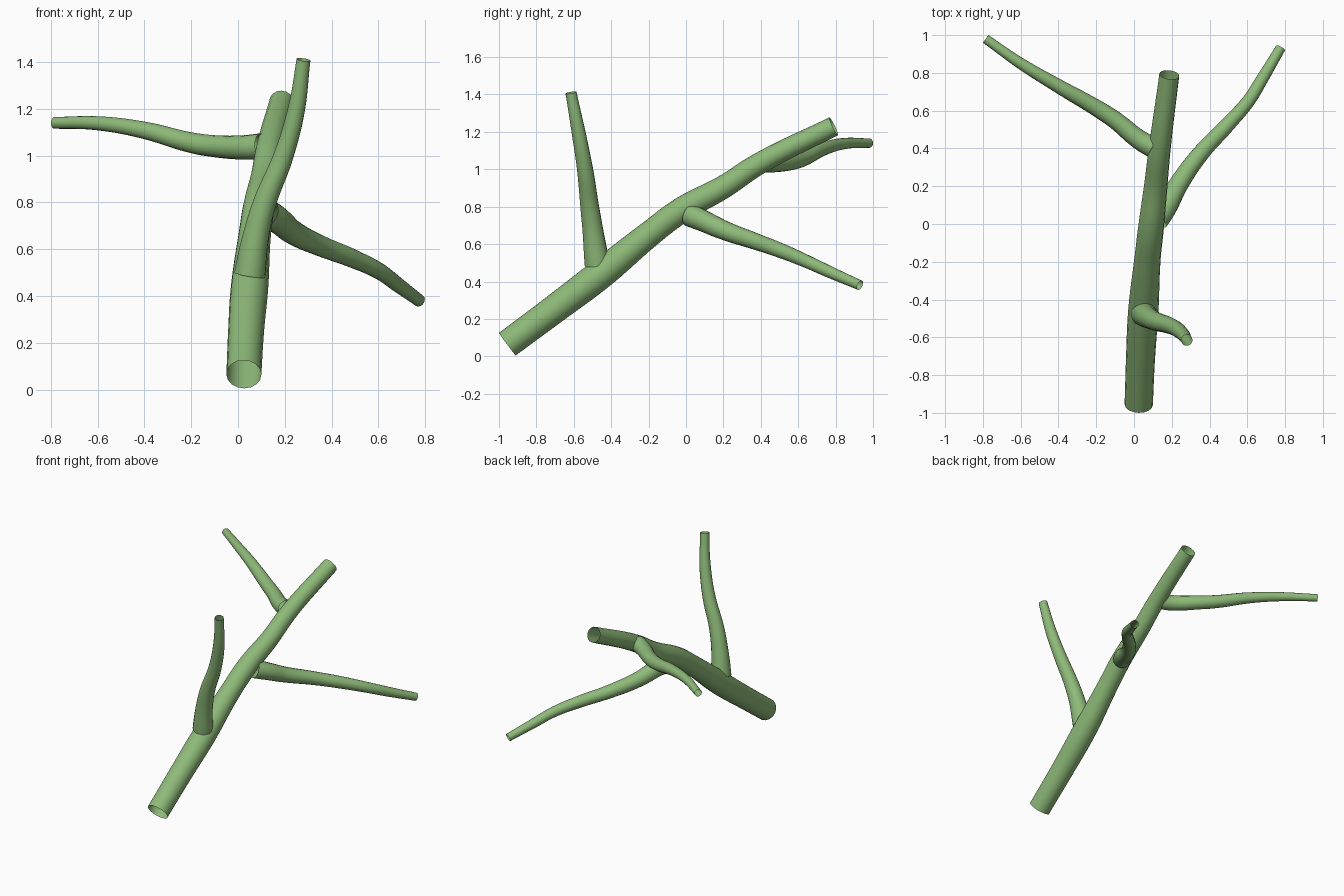
import bpy

cube = bpy.data.objects.get("Cube")
if cube:
    bpy.data.objects.remove(cube, do_unlink=True)

green = bpy.data.materials.new("leaf_green")
green.use_nodes = True
colour = (0.27, 0.49, 0.19, 1)
green.diffuse_color = colour
green.node_tree.nodes["Principled BSDF"].inputs["Base Color"].default_value = colour


def limb(name, points, sides_res=6):
    """Open tapering tube through (x, y, z, radius) points."""
    curve = bpy.data.curves.new(name, "CURVE")
    curve.dimensions = "3D"
    curve.bevel_depth = 1
    curve.bevel_resolution = sides_res
    curve.resolution_u = 6
    curve.use_fill_caps = False
    spline = curve.splines.new("BEZIER")
    spline.radius_interpolation = "CARDINAL"
    spline.bezier_points.add(len(points) - 1)
    for bp, (x, y, z, r) in zip(spline.bezier_points, points):
        bp.co = (x, y, z)
        bp.radius = r
        bp.handle_left_type = bp.handle_right_type = "AUTO"
    helper = bpy.data.objects.new(name + "_path", curve)
    bpy.context.collection.objects.link(helper)
    bpy.context.view_layer.update()
    graph = bpy.context.evaluated_depsgraph_get()
    mesh = bpy.data.meshes.new_from_object(helper.evaluated_get(graph))
    bpy.data.objects.remove(helper, do_unlink=True)
    mesh.name = name
    mesh.materials.clear()
    mesh.materials.append(green)
    for face in mesh.polygons:
        face.use_smooth = True
        face.material_index = 0
    obj = bpy.data.objects.new(name, mesh)
    bpy.context.collection.objects.link(obj)
    return obj


# Leaning main stem
limb("main_stem", [
    (0.025, -0.955, 0.065, 0.075), (0.035, -0.7, 0.255, 0.077),
    (0.05, -0.45, 0.445, 0.08), (0.07, -0.2, 0.65, 0.07),
    (0.09, -0.02, 0.785, 0.068), (0.115, 0.2, 0.905, 0.062),
    (0.135, 0.39, 1.03, 0.058), (0.187, 0.79, 1.23, 0.053)])

# Upright twig near the front
limb("upright_twig", [
    (0.05, -0.475, 0.49, 0.067), (0.075, -0.495, 0.65, 0.057),
    (0.115, -0.515, 0.8, 0.05), (0.195, -0.54, 1.0, 0.043),
    (0.25, -0.575, 1.2, 0.037), (0.28, -0.615, 1.41, 0.03)])

# Drooping twig on the left
limb("left_twig", [
    (0.12, 0.02, 0.755, 0.062), (0.17, 0.09, 0.725, 0.058),
    (0.23, 0.2, 0.675, 0.052), (0.35, 0.37, 0.615, 0.045),
    (0.49, 0.52, 0.56, 0.04), (0.605, 0.65, 0.505, 0.035),
    (0.68, 0.77, 0.45, 0.032), (0.775, 0.93, 0.38, 0.027)])

# Level twig on the right
limb("right_twig", [
    (0.1, 0.405, 1.04, 0.055), (0.03, 0.445, 1.035, 0.052),
    (-0.1, 0.55, 1.04, 0.047), (-0.2, 0.615, 1.055, 0.044),
    (-0.4, 0.73, 1.108, 0.037), (-0.6, 0.85, 1.138, 0.03),
    (-0.785, 0.98, 1.14, 0.025)])
